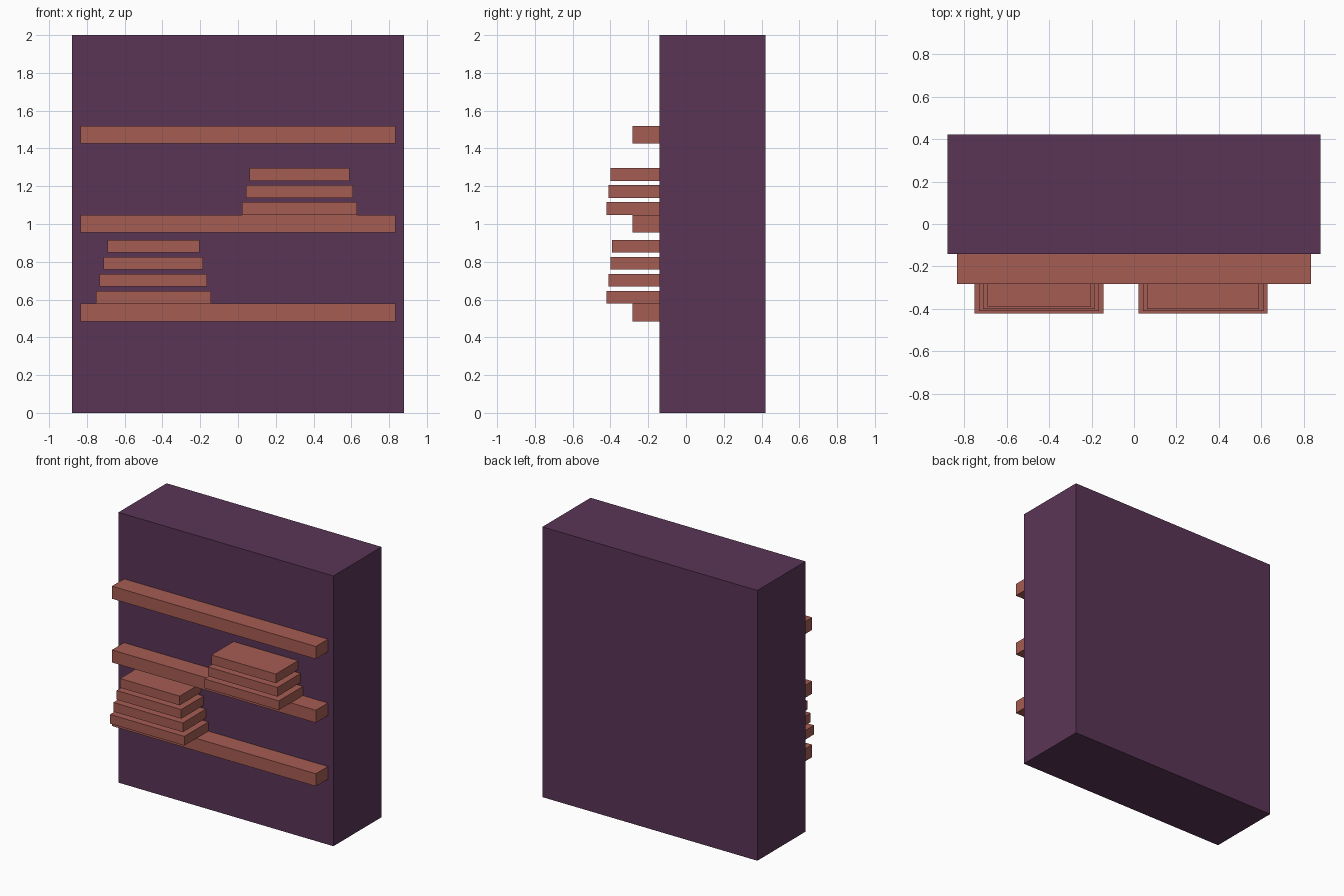
import bpy

if "Cube" in bpy.data.objects:
    bpy.data.objects.remove(bpy.data.objects["Cube"])


def material(name, rgb):
    m = bpy.data.materials.new(name)
    m.diffuse_color = (*rgb, 1)
    m.use_nodes = True
    m.node_tree.nodes["Principled BSDF"].inputs["Base Color"].default_value = m.diffuse_color
    return m


PURPLE = material("dark_purple", (0.102, 0.036, 0.093))
CLAY = material("clay_red", (0.376, 0.107, 0.084))


def box(name, x, y, z, mat):
    """Box from (min, max) pairs on each axis."""
    bpy.ops.mesh.primitive_cube_add(
        size=1, location=[(a + b) / 2 for a, b in (x, y, z)])
    ob = bpy.context.object
    ob.name = name
    ob.scale = [b - a for a, b in (x, y, z)]
    bpy.ops.object.transform_apply(location=False, rotation=False, scale=True)
    ob.data.materials.append(mat)


# Solid cabinet body
BACK = -0.10  # shelves and stacks are set slightly into the body
box("cabinet_body", (-0.88, 0.88), (-0.141, 0.422), (0, 2), PURPLE)

# Three shelf rails across the front
SHELF_TOPS = (0.578, 1.048, 1.52)
for i, top in enumerate(SHELF_TOPS):
    box(f"shelf_{i + 1}", (-0.835, 0.835), (-0.282, BACK), (top - 0.093, top), CLAY)


# Tapering stacks of slabs, each a little smaller than the one below
def stack(name, cx, base, count):
    for i in range(count):
        half = 0.304 - 0.02 * i
        z = base + 0.09 * i
        box(f"{name}_slab_{i + 1}", (cx - half, cx + half),
            (-0.422 + 0.0105 * i, BACK), (z, z + 0.068), CLAY)


stack("left_stack", -0.448, SHELF_TOPS[0], 4)
stack("right_stack", 0.326, SHELF_TOPS[1], 3)
